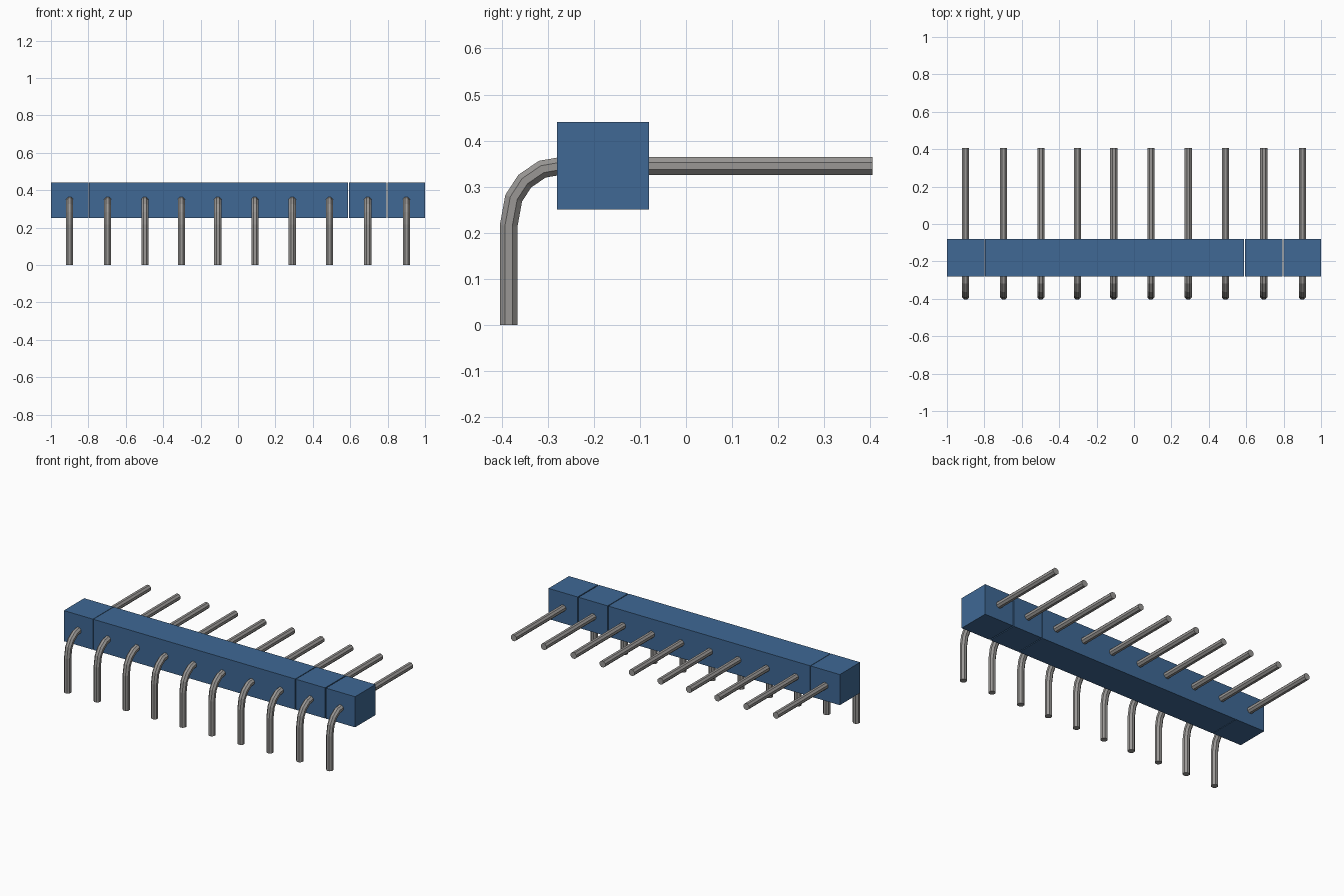
import bpy, bmesh, math
from mathutils import Vector

cube = bpy.data.objects.get("Cube")
if cube:
    bpy.data.objects.remove(cube, do_unlink=True)


def make_material(name, color):
    mat = bpy.data.materials.new(name)
    mat.use_nodes = True
    mat.diffuse_color = color
    mat.node_tree.nodes["Principled BSDF"].inputs["Base Color"].default_value = color
    return mat


blue = make_material("blue plastic", (0.05, 0.14, 0.30, 1))
grey = make_material("grey metal", (0.32, 0.31, 0.30, 1))


def add_object(name, bm, mat, x):
    bmesh.ops.recalc_face_normals(bm, faces=bm.faces)
    mesh = bpy.data.meshes.new(name)
    bm.to_mesh(mesh)
    bm.free()
    mesh.materials.append(mat)
    obj = bpy.data.objects.new(name, mesh)
    obj.location.x = x
    bpy.context.collection.objects.link(obj)


def add_block(x, i):
    bm = bmesh.new()
    bmesh.ops.create_cube(bm, size=1)
    for v in bm.verts:
        v.co = Vector((v.co.x * 0.2, v.co.y * 0.2 - 0.18, v.co.z * 0.19 + 0.345))
    add_object(f"housing_block_{i}", bm, blue, x)


# Centre line of a bent pin as (y, z): foot, elbow, straight tail
PATH = [Vector((0, y, z)) for y, z in (
    (-0.385, 0), (-0.385, 0.215), (-0.374, 0.275), (-0.35, 0.312),
    (-0.312, 0.338), (-0.272, 0.345), (0.405, 0.345))]
RADIUS, SIDES = 0.0207, 8


def add_pin(x, i):
    # Octagonal section swept along the path with mitred joints
    bm = bmesh.new()
    rings = []
    for k, p in enumerate(PATH):
        before = (p - PATH[max(k - 1, 0)]).normalized()
        after = (PATH[min(k + 1, len(PATH) - 1)] - p).normalized()
        tangent = (before + after).normalized()
        miter = 1 / tangent.dot(after if after.length else before)
        side = Vector((0, -tangent.z, tangent.y))
        ring = []
        for s in range(SIDES):
            a = 2 * math.pi * (s + 0.5) / SIDES
            ring.append(bm.verts.new(
                p + Vector((RADIUS * math.cos(a), 0, 0)) + side * RADIUS * miter * math.sin(a)))
        rings.append(ring)
    for r0, r1 in zip(rings, rings[1:]):
        for s in range(SIDES):
            t = (s + 1) % SIDES
            bm.faces.new((r0[s], r0[t], r1[t], r1[s]))
    bm.faces.new(rings[0])
    bm.faces.new(rings[-1])
    add_object(f"bent_pin_{i}", bm, grey, x)


# Row of ten blocks, slightly uneven so that thin seams show between some
CENTRES = (-0.9, -0.697, -0.498, -0.303, -0.108, 0.09, 0.29, 0.489, 0.694, 0.9)
for i, x in enumerate(CENTRES, 1):
    add_block(x, i)
    add_pin(x, i)
